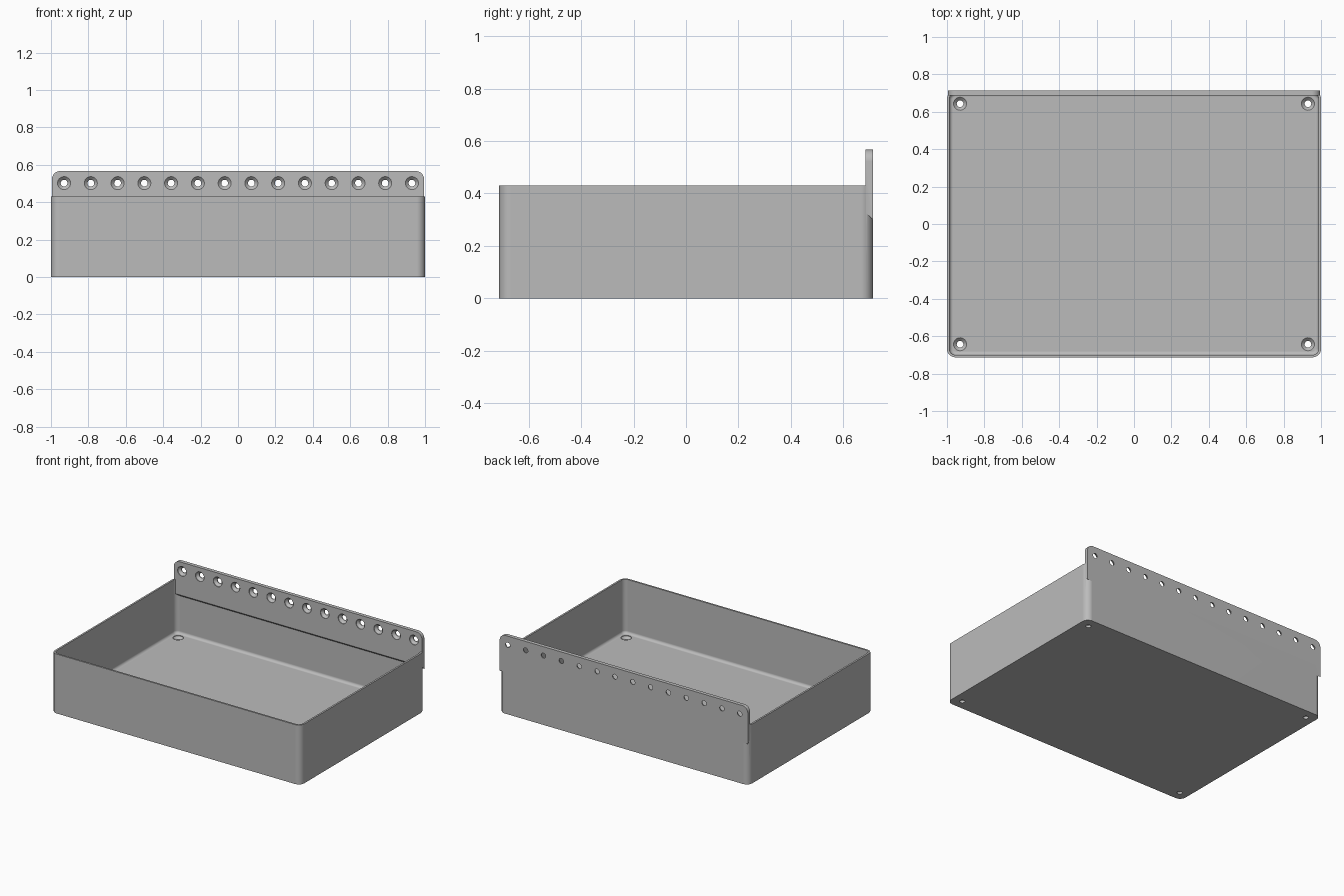
import bpy, bmesh, math
from mathutils import Matrix

HX, HY, RIM = 1.0, 0.713, 0.43       # half width, half depth, tray height
WALL, FLOOR, FILLET, CORNER = 0.013, 0.038, 0.02, 0.045
PLATE_FRONT, PLATE_LOW, PLATE_TOP = 0.686, 0.30, 0.567

cube = bpy.data.objects.get("Cube")
if cube:
    bpy.data.objects.remove(cube, do_unlink=True)

grey = bpy.data.materials.new("light_grey")
grey.use_nodes = True
GREY = (0.5, 0.5, 0.5, 1)
grey.diffuse_color = GREY
grey.node_tree.nodes["Principled BSDF"].inputs["Base Color"].default_value = GREY


def finish(name, bm):
    bmesh.ops.recalc_face_normals(bm, faces=bm.faces)
    mesh = bpy.data.meshes.new(name)
    bm.to_mesh(mesh)
    bm.free()
    mesh.materials.append(grey)
    obj = bpy.data.objects.new(name, mesh)
    bpy.context.collection.objects.link(obj)
    return obj


def rounded_ring(bm, inset, z, steps=8):
    """Rounded rectangle of vertices, inset from the tray outline."""
    r = max(CORNER - inset, 0.012)
    ring = []
    for q, (sx, sy) in enumerate(((1, 1), (-1, 1), (-1, -1), (1, -1))):
        for i in range(steps + 1):
            a = (q + i / steps) * math.pi / 2
            ring.append(bm.verts.new((sx * (HX - inset - r) + r * math.cos(a),
                                      sy * (HY - inset - r) + r * math.sin(a), z)))
    return ring


def build_tray():
    bm = bmesh.new()
    levels = [(0, 0), (0, RIM), (WALL, RIM)]
    for i in range(6):               # rounded joint between wall and floor
        a = i / 5 * math.pi / 2
        levels.append((WALL + FILLET * (1 - math.cos(a)), FLOOR + FILLET * (1 - math.sin(a))))
    rings = [rounded_ring(bm, inset, z) for inset, z in levels]
    for low, high in zip(rings, rings[1:]):
        for i in range(len(low)):
            j = (i + 1) % len(low)
            bm.faces.new((low[i], low[j], high[j], high[i]))
    bm.faces.new(rings[0])
    bm.faces.new(rings[-1])
    return finish("tray", bm)


def build_plate(half=0.995, r=0.045, steps=8):
    """Back plate with rounded top corners and a sloped lower edge."""
    bm = bmesh.new()
    outline = [(-half, PLATE_LOW), (half, PLATE_LOW)]
    for side, start in ((1, 0), (-1, math.pi / 2)):
        for i in range(steps + 1):
            a = start + i / steps * math.pi / 2
            outline.append((side * (half - r) + r * math.cos(a), PLATE_TOP - r + r * math.sin(a)))
    back = [bm.verts.new((x, HY, z)) for x, z in outline]
    slope = HY - PLATE_FRONT
    front = [bm.verts.new((x, PLATE_FRONT, z + (slope if z == PLATE_LOW else 0)))
             for x, z in outline]
    bm.faces.new(back)
    bm.faces.new(front)
    for i in range(len(back)):
        j = (i + 1) % len(back)
        bm.faces.new((back[i], back[j], front[j], front[i]))
    return finish("back_plate", bm)


def add_screw_hole(bm, matrix, thick, sides=24, wide=0.035, narrow=0.018):
    """Countersunk hole running down local -z from the surface."""
    levels = [(wide, 0.02), (wide, -0.004), (narrow, -0.021), (narrow, -thick - 0.02)]
    rings = [[bm.verts.new(matrix @ Matrix.Rotation(math.tau * i / sides, 4, "Z")
                           @ Matrix.Translation((r, 0, z)).translation)
              for i in range(sides)] for r, z in levels]
    for a, b in zip(rings, rings[1:]):
        for i in range(sides):
            j = (i + 1) % sides
            bm.faces.new((a[i], a[j], b[j], b[i]))
    bm.faces.new(rings[0])
    bm.faces.new(rings[-1])


def build_cutters():
    bm = bmesh.new()
    # row along the back plate, facing forward
    for i in range(14):
        x = -0.93 + i * 1.86 / 13
        place = Matrix.Translation((x, PLATE_FRONT, 0.502)) @ Matrix.Rotation(math.pi / 2, 4, "X")
        add_screw_hole(bm, place, HY - PLATE_FRONT)
    # one in each floor corner, facing up
    for x in (-0.93, 0.93):
        for y in (-0.643, 0.643):
            add_screw_hole(bm, Matrix.Translation((x, y, FLOOR)), FLOOR)
    return finish("hole_cutters", bm)


def combine(target, other, operation):
    mod = target.modifiers.new(operation.lower(), "BOOLEAN")
    mod.operation, mod.solver, mod.object = operation, "EXACT", other
    bpy.ops.object.modifier_apply(modifier=mod.name)
    bpy.data.objects.remove(other, do_unlink=True)


tray = build_tray()
bpy.ops.object.select_all(action="DESELECT")
bpy.context.view_layer.objects.active = tray
tray.select_set(True)
combine(tray, build_plate(), "UNION")
combine(tray, build_cutters(), "DIFFERENCE")

# smooth rounded corners, crisp edges, flat walls
bpy.ops.object.shade_smooth_by_angle(angle=math.radians(30))
weighted = tray.modifiers.new("flat_walls", "WEIGHTED_NORMAL")
weighted.keep_sharp = True
